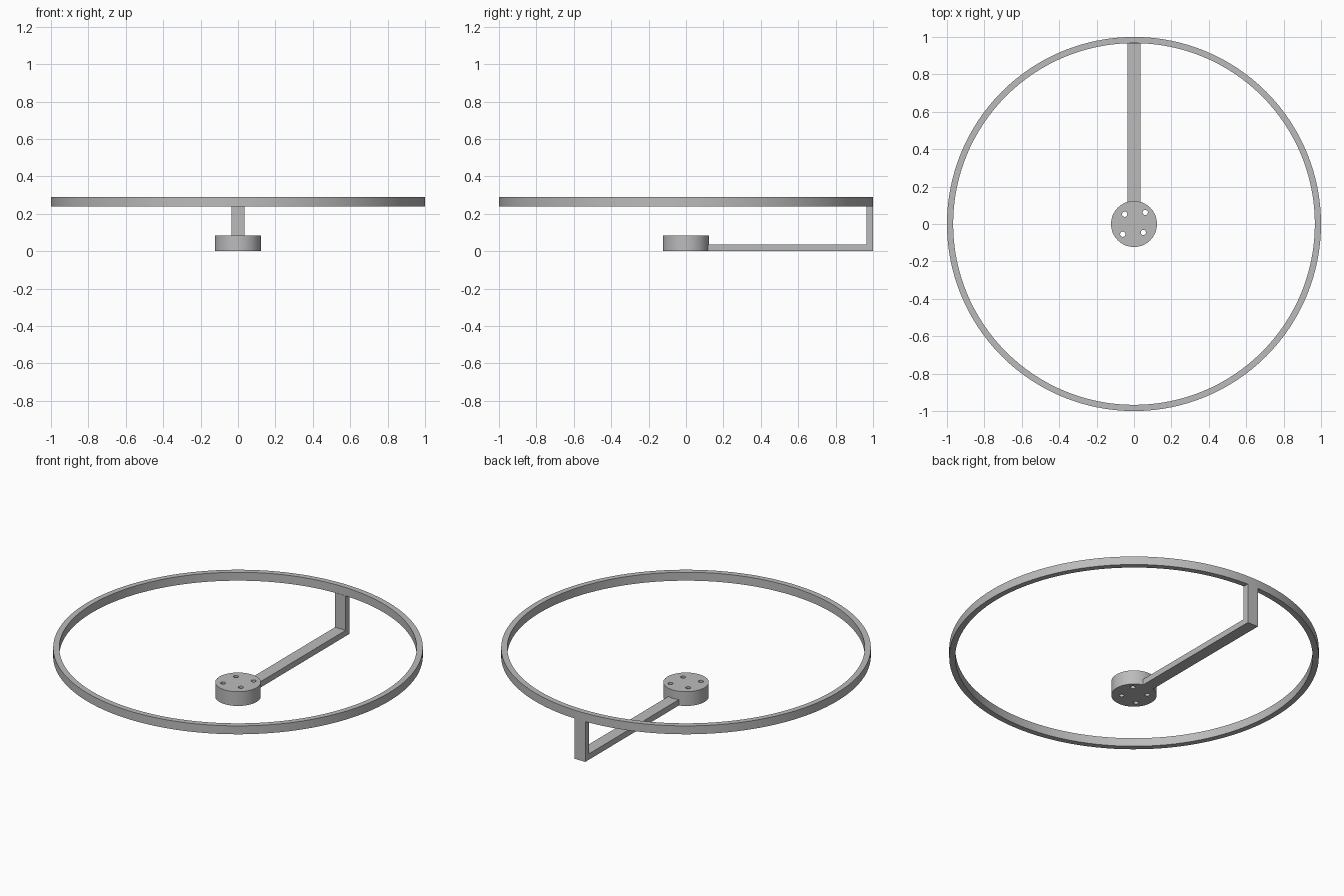
import bpy, bmesh, math

default = bpy.data.objects.get("Cube")
if default:
    bpy.data.objects.remove(default, do_unlink=True)

# Single grey metal
COLOUR = (0.5, 0.5, 0.5, 1)
metal = bpy.data.materials.new("grey metal")
metal.use_nodes = True
metal.diffuse_color = COLOUR
metal.node_tree.nodes["Principled BSDF"].inputs["Base Color"].default_value = COLOUR


def add_circle(curve, x, y, radius, sides):
    spline = curve.splines.new("POLY")
    spline.points.add(sides - 1)
    for i, point in enumerate(spline.points):
        a = math.tau * i / sides
        point.co = (x + radius * math.cos(a), y + radius * math.sin(a), 0, 1)
    spline.use_cyclic_u = True


def pierced_disc(name, radius, z0, z1, sides, holes, hole_radius, hole_sides):
    """Solid disc between z0 and z1 with round through holes."""
    curve = bpy.data.curves.new(name, "CURVE")
    curve.dimensions = "2D"
    curve.fill_mode = "BOTH"
    curve.extrude = (z1 - z0) / 2
    add_circle(curve, 0, 0, radius, sides)
    for x, y in holes:
        add_circle(curve, x, y, hole_radius, hole_sides)
    obj = bpy.data.objects.new(name, curve)
    obj.location.z = (z0 + z1) / 2
    bpy.context.collection.objects.link(obj)
    bpy.ops.object.select_all(action="DESELECT")
    obj.select_set(True)
    bpy.context.view_layer.objects.active = obj
    bpy.ops.object.convert(target="MESH")
    obj = bpy.context.object
    obj.name = name
    bm = bmesh.new()
    bm.from_mesh(obj.data)
    bmesh.ops.remove_doubles(bm, verts=bm.verts, dist=0.0001)
    bmesh.ops.recalc_face_normals(bm, faces=bm.faces)
    bm.to_mesh(obj.data)
    bm.free()
    obj.data.materials.clear()
    obj.data.materials.append(metal)
    bpy.ops.object.shade_smooth_by_angle(angle=math.radians(30))
    return obj


# Thin outer ring
pierced_disc("ring", 1.0, 0.24, 0.29, 128, [(0, 0)], 0.967, 128)

# Central hub with four mounting holes
bolt_holes = [(-0.05, 0.052), (0.06, 0.062), (-0.06, -0.055), (0.05, -0.045)]
pierced_disc("hub", 0.123, 0, 0.085, 64, bolt_holes, 0.014, 24)

# L-shaped arm: side profile in y and z, extruded across x
HALF = 0.035
profile = [(0.115, 0), (1.0, 0), (1.0, 0.241), (0.965, 0.241), (0.965, HALF), (0.115, HALF)]
bm = bmesh.new()
face = bm.faces.new([bm.verts.new((-HALF, y, z)) for y, z in profile])
side = bmesh.ops.extrude_face_region(bm, geom=[face])
verts = [v for v in side["geom"] if isinstance(v, bmesh.types.BMVert)]
bmesh.ops.translate(bm, verts=verts, vec=(2 * HALF, 0, 0))
bmesh.ops.recalc_face_normals(bm, faces=bm.faces)
mesh = bpy.data.meshes.new("support_arm")
bm.to_mesh(mesh)
bm.free()
mesh.materials.append(metal)
bpy.context.collection.objects.link(bpy.data.objects.new("support_arm", mesh))
